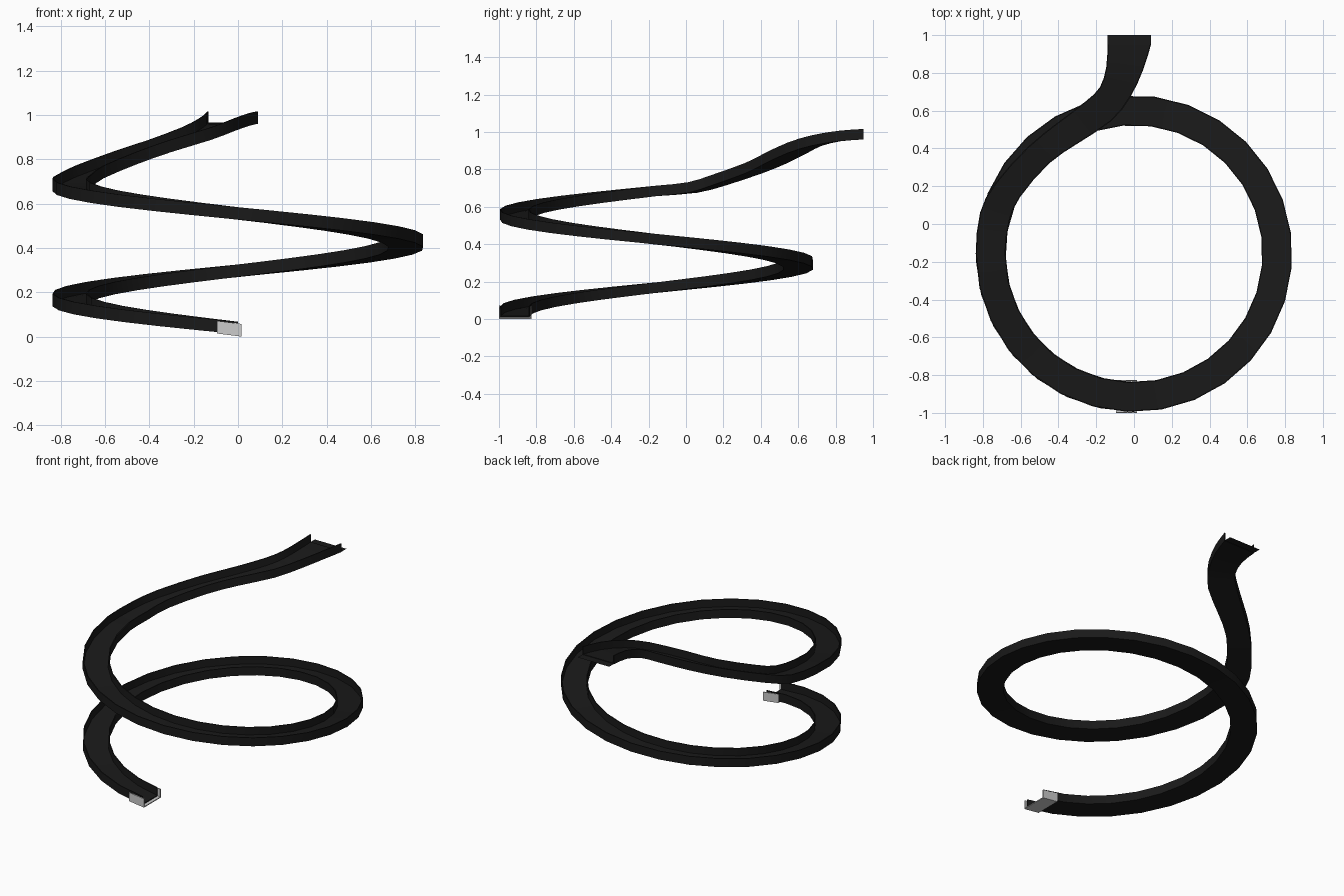
import bpy, math
from mathutils import Vector

if "Cube" in bpy.data.objects:
    bpy.data.objects.remove(bpy.data.objects["Cube"])

T = 0.006          # sheet thickness
H = 0.056          # wall height
CY = -0.157        # helix axis position in y
R_OUT, R_IN = 0.838, 0.68


def material(name, c):
    m = bpy.data.materials.new(name)
    m.diffuse_color = (c, c, c, 1)
    m.use_nodes = True
    m.node_tree.nodes["Principled BSDF"].inputs["Base Color"].default_value = m.diffuse_color
    return m


black = material("black", 0.01)


def mesh_object(name, verts, faces, mat=None):
    me = bpy.data.meshes.new(name)
    me.from_pydata(verts, [], faces)
    ob = bpy.data.objects.new(name, me)
    bpy.context.collection.objects.link(ob)
    if mat:
        me.materials.append(mat)
    me.shade_smooth()
    me.set_sharp_from_angle(angle=math.radians(30))
    return ob


def channel(name, stations, height, mat=None):
    """Sweep a U profile along (left, right) floor edge pairs."""
    verts, faces = [], []
    for left, right in stations:
        u = (right - left).normalized()
        w = (right - left).length
        profile = [(0, 0), (0, height), (T, height), (T, T),
                   (w - T, T), (w - T, height), (w, height), (w, 0)]
        verts += [left + u * a + Vector((0, 0, b)) for a, b in profile]
    for i in range(len(stations) - 1):
        for j in range(8):
            k = (j + 1) % 8
            a, b = i * 8, i * 8 + 8
            faces.append((a + j, a + k, b + k, b + j))
    # end caps as three quads each
    n = len(verts) - 8
    for q in ((0, 1, 2, 3), (0, 3, 4, 7), (4, 5, 6, 7)):
        faces.append(tuple(reversed(q)))
        faces.append(tuple(n + v for v in q))
    return mesh_object(name, verts, faces, mat)


def helix_station(t):
    z = 0.011 + 0.1292 * t / (math.pi / 2)
    return tuple(Vector((-r * math.sin(t), CY - r * math.cos(t), z)) for r in (R_OUT, R_IN))


def spline(p0, p1, p2, p3, t):
    return 0.5 * (2 * p1 + (p2 - p0) * t + (2 * p0 - 5 * p1 + 4 * p2 - p3) * t * t
                  + (3 * p1 - p0 - 3 * p2 + p3) * t ** 3)


# spiral: one and a quarter turns
N = 36
stations = [helix_station(2.5 * math.pi * i / N) for i in range(N + 1)]

# run-out control sections: left xy, right xy, floor height
keys = [(-0.815, 0.06, -0.66, 0.01, 0.675), (-0.735, 0.215, -0.605, 0.14, 0.715),
        (-0.56, 0.41, -0.45, 0.32, 0.78), (-0.40, 0.54, -0.30, 0.425, 0.833),
        (-0.255, 0.65, -0.12, 0.545, 0.888), (-0.18, 0.725, -0.02, 0.67, 0.926),
        (-0.147, 0.83, 0.05, 0.82, 0.951), (-0.14, 0.95, 0.09, 0.95, 0.96)]
ctrl = stations[-2:] + [(Vector((a, b, z)), Vector((c, d, z))) for a, b, c, d, z in keys]
ctrl.append(ctrl[-1])
for i in range(1, len(ctrl) - 2):
    for s in (0.5, 1.0):
        stations.append(tuple(spline(*(ctrl[i + k][e] for k in (-1, 0, 1, 2)), s) for e in (0, 1)))

channel("spiral_chute", stations, H, black)

# thin flat lip at the flared upper end
mesh_object("end_lip", [(-0.14, 0.95, 0.962), (0.09, 0.95, 0.962),
                        (0.09, 1.0, 0.962), (-0.14, 1.0, 0.962)], [(0, 1, 2, 3)], black)

# grey U-shaped bracket under the lower end
clip = [(Vector((x, -1.0, z)), Vector((x, -0.825, z))) for x, z in ((0.015, 0.0), (-0.095, 0.014))]
# the bracket follows the chute slope
channel("end_bracket", [(l, r) for l, r in clip], 0.057)
